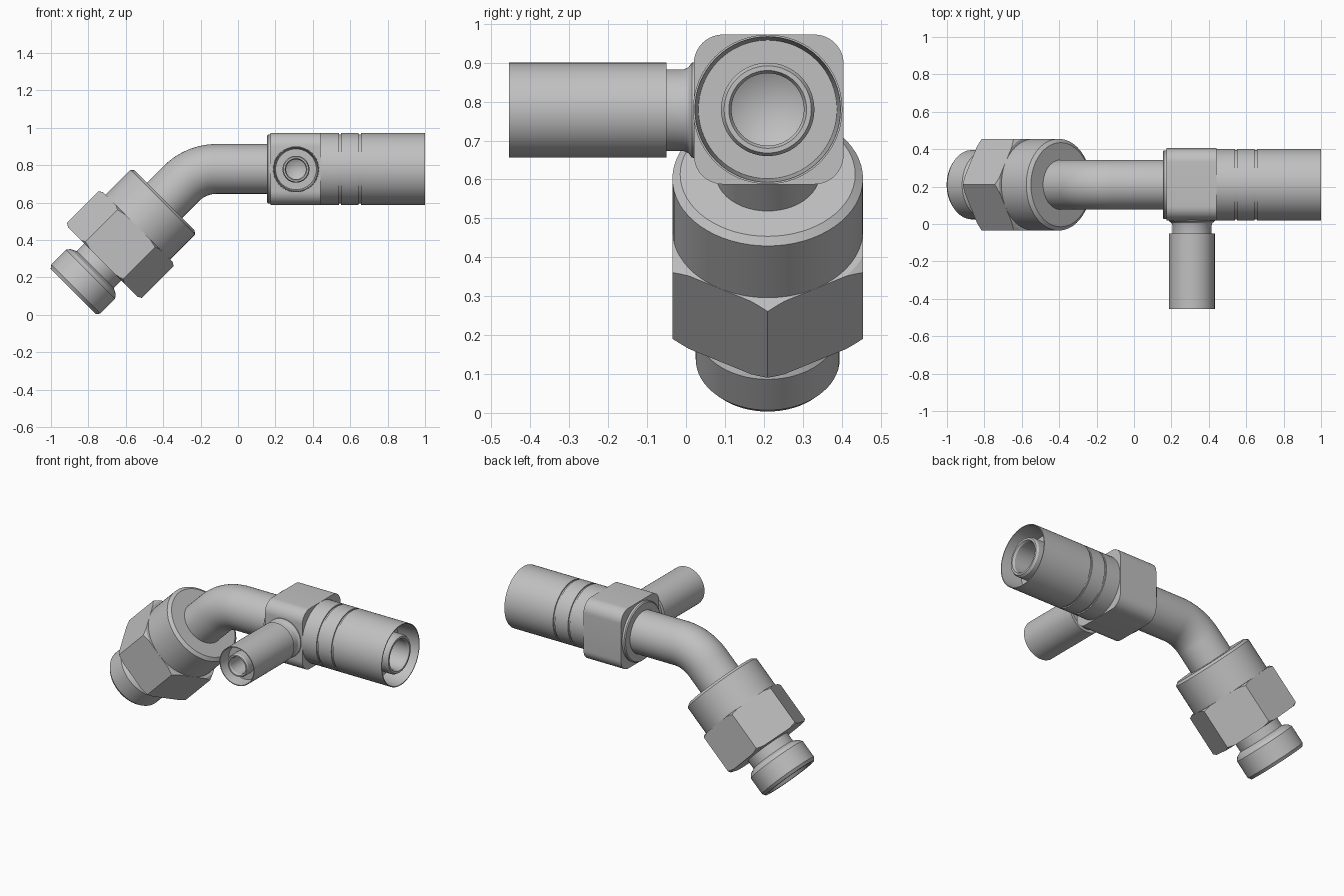
import bpy, bmesh
from math import sin, cos, tan, pi, radians
from mathutils import Vector

if "Cube" in bpy.data.objects:
    bpy.data.objects.remove(bpy.data.objects["Cube"])

steel = bpy.data.materials.new("grey_steel")
steel.use_nodes = True
GREY = (0.53, 0.53, 0.53, 1)
steel.diffuse_color = GREY
steel.node_tree.nodes["Principled BSDF"].inputs["Base Color"].default_value = GREY

AXIS_Y, AXIS_Z = 0.21, 0.78
TUBE_R = 0.133
parts = []


def add_object(name, bm, loc=(0, 0, 0), rot=(0, 0, 0)):
    bmesh.ops.recalc_face_normals(bm, faces=bm.faces)
    mesh = bpy.data.meshes.new(name)
    bm.to_mesh(mesh)
    bm.free()
    mesh.materials.append(steel)
    ob = bpy.data.objects.new(name, mesh)
    ob.location, ob.rotation_euler = loc, rot
    bpy.context.collection.objects.link(ob)
    parts.append(ob)
    return ob


def lathe(name, profile, loc, rot, sides=64):
    """Turn (radius, distance) points around the local z axis."""
    bm = bmesh.new()
    verts = [bm.verts.new((r, 0, s)) for r, s in profile]
    edges = [bm.edges.new(pair) for pair in zip(verts, verts[1:])]
    bmesh.ops.spin(bm, geom=verts + edges, cent=(0, 0, 0), axis=(0, 0, 1),
                   angle=2 * pi, steps=sides, use_duplicate=False)
    bmesh.ops.remove_doubles(bm, verts=bm.verts, dist=1e-5)
    return add_object(name, bm, loc, rot)


def grooved(radius, start, end, grooves, width=0.012, depth=0.007):
    """Outer wall with narrow turned grooves."""
    points = [(radius, start)]
    for g in grooves:
        points += [(radius, g), (radius - depth, g),
                   (radius - depth, g + width), (radius, g + width)]
    return points + [(radius, end)]


# Angled end fitting
END = Vector((-0.88, AXIS_Y, 0.125))
TILT = (0, radians(45), 0)
lathe("nozzle", [(0, 0.3), (0.09, 0.27), (0.09, 0.09), (0.15, 0), (0.172, 0),
                 (0.185, 0.018), (0.185, 0.13), (0.17, 0.15), (0.14, 0.165),
                 (0.14, 0.25), (0, 0.31)], END, TILT)
lathe("collar", [(0, 0.47), (0.245, 0.47), (0.245, 0.675), (0.225, 0.69),
                 (0, 0.69)], END, TILT)

# Hexagonal nut with turned corners
nut = lathe("hex_nut", [(0, 0.222), (0.283, 0.222), (0.283, 0.487), (0, 0.487)],
            END, TILT, sides=6)
cutter = lathe("nut_cutter", [(0, 0.222), (0.262, 0.222), (0.29, 0.238),
                              (0.29, 0.471), (0.262, 0.487), (0, 0.487)], END, TILT)
cutter.hide_render = True
mod = nut.modifiers.new("turned_corners", "BOOLEAN")
mod.operation, mod.object, mod.solver = "INTERSECT", cutter, "EXACT"
bpy.context.view_layer.objects.active = nut
bpy.ops.object.modifier_apply(modifier=mod.name)
parts.remove(cutter)
bpy.data.objects.remove(cutter)

# Bent tube
BEND_R = 0.27
corner_x = END.x + AXIS_Z - END.z
bend_x = corner_x + BEND_R * tan(radians(22.5))
path = [(0.2, AXIS_Z)]
for i in range(17):
    a = radians(45) * i / 16
    path.append((bend_x - BEND_R * sin(a), AXIS_Z - BEND_R * (1 - cos(a))))
path.append((END.x + 0.45, END.z + 0.45))
bm = bmesh.new()
rings = []
for i, (x, z) in enumerate(path):
    a = radians(45) * min(max(i - 1, 0), 16) / 16
    ring = []
    for k in range(48):
        t = 2 * pi * k / 48
        u = TUBE_R * cos(t)
        ring.append(bm.verts.new((x - u * sin(a), AXIS_Y + TUBE_R * sin(t),
                                  z + u * cos(a))))
    rings.append(ring)
for low, high in zip(rings, rings[1:]):
    for k in range(48):
        n = (k + 1) % 48
        bm.faces.new((low[k], low[n], high[n], high[k]))
bm.faces.new(rings[0])
bm.faces.new(rings[-1])
add_object("bent_tube", bm)

# Junction block, rounded along its length
bm = bmesh.new()
bmesh.ops.create_cube(bm, size=1)
bmesh.ops.scale(bm, vec=(0.265, 0.385, 0.385), verts=bm.verts)
long_edges = [e for e in bm.edges
              if abs(e.verts[0].co.x - e.verts[1].co.x) > 0.1]
bmesh.ops.bevel(bm, geom=long_edges, offset=0.075, segments=10, profile=0.5,
                affect="EDGES")
add_object("junction_block", bm, (0.3075, 0.2125, AXIS_Z))

# Straight sleeve, hollow at its mouth around an inner pipe
ALONG = (0, radians(90), 0)
MAIN = (0, AXIS_Y, AXIS_Z)
lathe("block_ring", [(0, 0.155), (0.178, 0.155), (0.184, 0.161), (0.184, 0.18),
                     (0, 0.18)], MAIN, ALONG)
lathe("sleeve", [(0, 0.43)] + grooved(0.192, 0.43, 1, [0.54, 0.645])
      + [(0.187, 1), (0.178, 0.86), (0.12, 0.86), (0.12, 0.98), (0.112, 0.993),
         (0.1, 0.993), (0.093, 0.98), (0.093, 0.5), (0, 0.45)], MAIN, ALONG)

# Side branch
OUT = (radians(90), 0, 0)
BRANCH = (0.31, 0, AXIS_Z - 0.002)
lathe("branch_neck", [(0, -0.05), (0.125, -0.05), (0.122, -0.015),
                      (0.11, -0.006), (0.105, 0.006), (0.105, 0.06), (0, 0.06)],
      BRANCH, OUT)
lathe("branch_sleeve", [(0, 0.05), (0.122, 0.05), (0.122, 0.455), (0.117, 0.455),
                        (0.109, 0.38), (0.072, 0.38), (0.072, 0.44),
                        (0.067, 0.45), (0.058, 0.45), (0.053, 0.44),
                        (0.053, 0.12), (0, 0.09)], BRANCH, OUT)

# Smooth turned surfaces, keep machined edges crisp
bpy.ops.object.select_all(action="DESELECT")
for ob in parts:
    ob.select_set(True)
bpy.context.view_layer.objects.active = parts[0]
bpy.ops.object.shade_smooth_by_angle(angle=radians(25))
